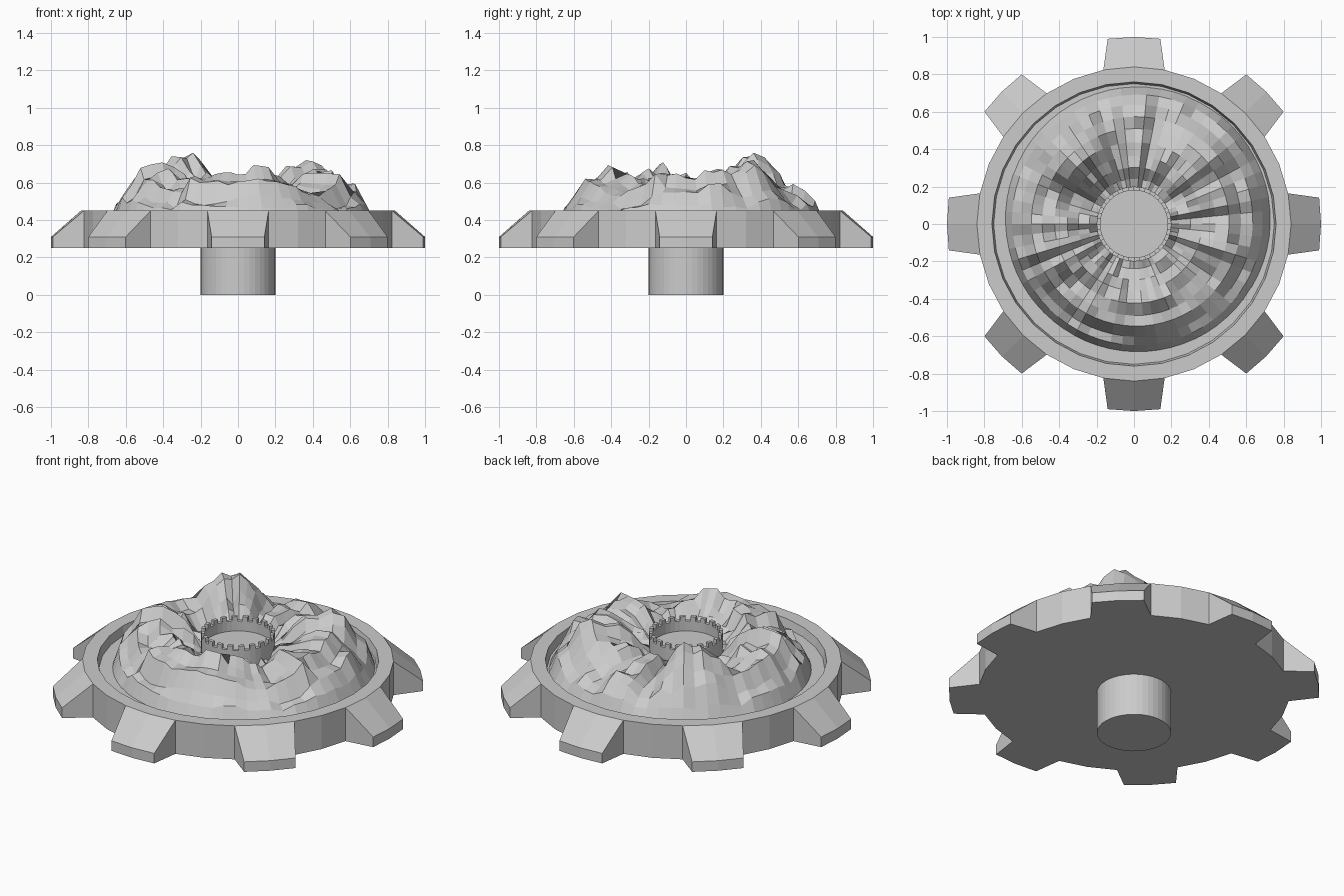
import bpy, bmesh, math, random
from math import cos, sin, radians, pi, exp

if "Cube" in bpy.data.objects:
    bpy.data.objects.remove(bpy.data.objects["Cube"])

random.seed(11)
grey = bpy.data.materials.new("plain grey")
grey.diffuse_color = (0.6, 0.6, 0.6, 1)
grey.use_nodes = True
grey.node_tree.nodes["Principled BSDF"].inputs["Base Color"].default_value = grey.diffuse_color


def finish(bm, name):
    bmesh.ops.recalc_face_normals(bm, faces=bm.faces)
    me = bpy.data.meshes.new(name)
    bm.to_mesh(me)
    bm.free()
    me.materials.append(grey)
    ob = bpy.data.objects.new(name, me)
    bpy.context.collection.objects.link(ob)
    return ob


def lathe(profile, n):
    """Revolve (radius, z) points around z; both open ends are capped."""
    bm = bmesh.new()
    rings = [[bm.verts.new((r * cos(2 * pi * i / n), r * sin(2 * pi * i / n), z))
              for i in range(n)] for r, z in profile]
    bands = []
    for a, b in zip(rings, rings[1:]):
        bands.append([bm.faces.new((a[i], a[(i + 1) % n], b[(i + 1) % n], b[i]))
                      for i in range(n)])
    bm.faces.new(rings[0][::-1])
    bm.faces.new(rings[-1])
    return bm, bands


# Gear disc with raised rim and recessed floor
bm, _ = lathe([(0.84, 0.25), (0.84, 0.45), (0.76, 0.45), (0.75, 0.40)], 32)
finish(bm, "gear_disc")

# Eight sloping gear teeth
bm = bmesh.new()
for k in range(8):
    rows = []
    for r, half, z in ((0.84, 11.25, 0.25), (0.84, 11.25, 0.45),
                       (1.0, 8.1, 0.31), (1.0, 8.1, 0.25)):
        rows.append([bm.verts.new((r * cos(radians(45 * k + s * half)),
                                   r * sin(radians(45 * k + s * half)), z))
                     for s in (-1, 0, 1)])
    for j in range(4):
        a, b = rows[j], rows[(j + 1) % 4]
        for i in range(2):
            bm.faces.new((a[i], a[i + 1], b[i + 1], b[i]))
    bm.faces.new([r[0] for r in rows])
    bm.faces.new([r[2] for r in rows][::-1])
finish(bm, "gear_teeth")

# Shaft and hollow hub with a notched crown
bm, bands = lathe([(0.2, 0.0), (0.2, 0.6), (0.18, 0.6), (0.18, 0.54)], 40)
ext = bmesh.ops.extrude_discrete_faces(bm, faces=bands[1][::2])
for f in ext["faces"]:
    bmesh.ops.translate(bm, verts=f.verts, vec=(0, 0, 0.025))
finish(bm, "shaft_and_hub")

# Rugged rock ring: polar height field with blocky spokes and peaks
N = 64
BASE = [(0.198, 0.52), (0.24, 0.54), (0.30, 0.58), (0.36, 0.61), (0.43, 0.62),
        (0.50, 0.61), (0.56, 0.585), (0.62, 0.54), (0.67, 0.48), (0.71, 0.395)]
# (x, y, height, spread)
HILLS = [(-0.30, 0.36, 0.15, 0.085), (0.33, 0.33, 0.10, 0.13), (0.15, -0.44, 0.06, 0.10),
         (-0.45, -0.12, 0.05, 0.12), (0.5, -0.1, 0.04, 0.1), (-0.15, -0.42, 0.05, 0.1),
         (-0.33, 0.12, -0.07, 0.08), (0.02, 0.42, -0.06, 0.1), (0.35, -0.3, -0.06, 0.1),
         (-0.32, -0.33, -0.05, 0.08)]
steps = []
for ring in range(len(BASE)):
    row = []
    while len(row) < N:                       # runs of equal offset give blocky steps
        row += [random.uniform(-0.045, 0.035)] * random.choice((1, 2, 2, 3, 4))
    steps.append(row[:N])
spoke = []
while len(spoke) < N:
    spoke += [random.uniform(-0.04, 0.025)] * random.choice((1, 2, 3))

bm = bmesh.new()
rows = []
for j, (r0, z0) in enumerate(BASE):
    row = []
    for i in range(N):
        t = 2 * pi * i / N
        stretch = 1.0 + 0.045 * cos(t - radians(50))
        r = r0 * (1 + (stretch - 1) * (r0 - 0.198) / 0.5)
        x, y = r * cos(t), r * sin(t)
        z = z0
        if j < len(BASE) - 1:
            fade = 0.5 if j in (0, 8) else 1.0
            z += fade * (spoke[i] + steps[j][i])
            z += sum(h * exp(-((x - a) ** 2 + (y - b) ** 2) / (2 * s * s))
                     for a, b, h, s in HILLS)
            z = max(0.42, min(z, 0.76))
        row.append(bm.verts.new((x, y, z)))
    rows.append(row)
for a, b in zip(rows, rows[1:]):
    for i in range(N):
        bm.faces.new((a[i], b[i], b[(i + 1) % N], a[(i + 1) % N]))
# inner wall and underside close the ring
low = [bm.verts.new((v.co.x, v.co.y, 0.395)) for v in rows[0]]
for i in range(N):
    k = (i + 1) % N
    bm.faces.new((low[i], rows[0][i], rows[0][k], low[k]))
    bm.faces.new((rows[-1][i], low[i], low[k], rows[-1][k]))
finish(bm, "rock_ring")
